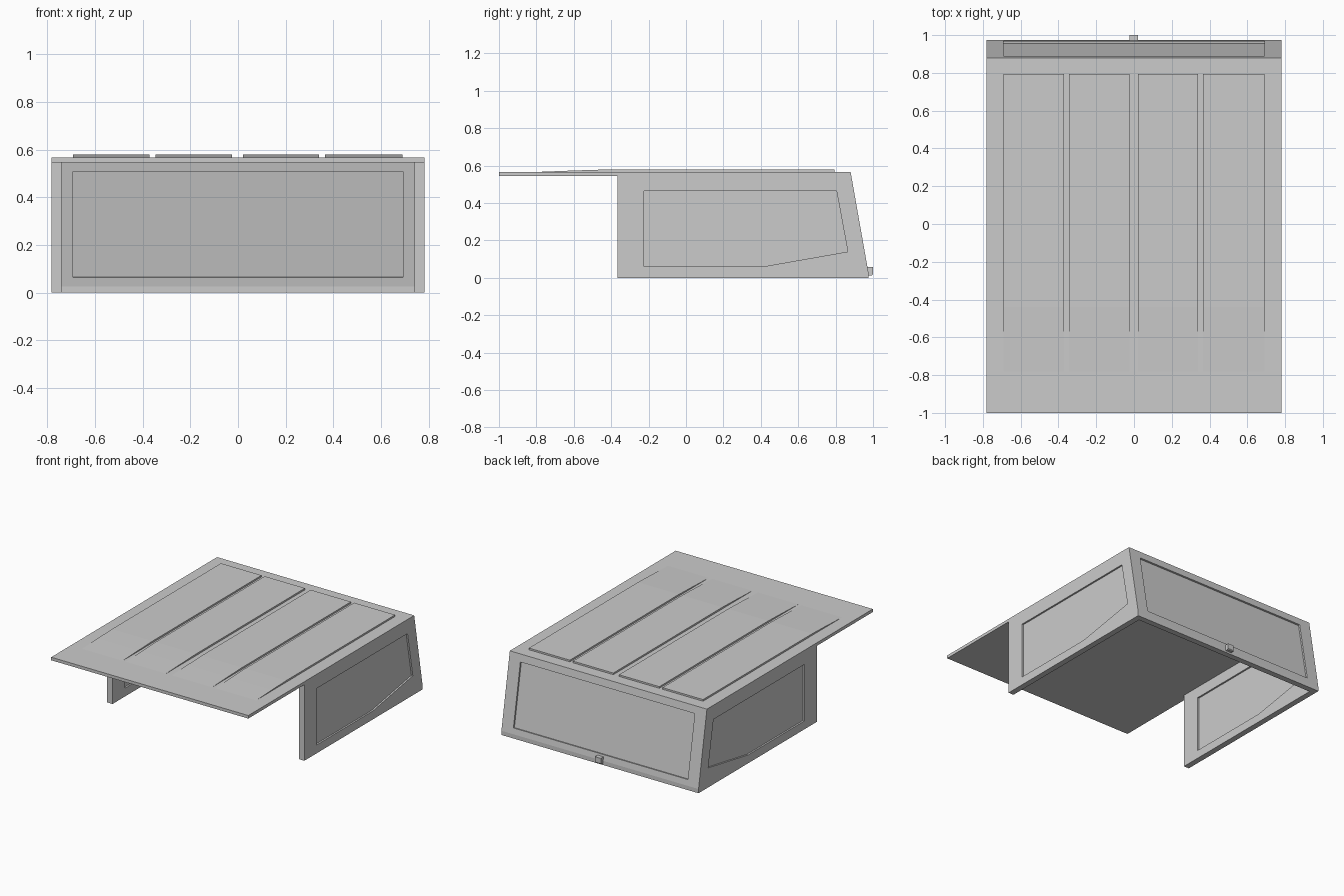
import bpy
import bmesh
from mathutils import Matrix, Vector

if "Cube" in bpy.data.objects:
    bpy.data.objects.remove(bpy.data.objects["Cube"])


def plate(name, loops, thick, origin, right, up):
    """Flat plate: first loop is the outline, further loops are holes; centred on its origin plane."""
    cu = bpy.data.curves.new(name + "_outline", 'CURVE')
    cu.dimensions = '2D'
    cu.fill_mode = 'BOTH'
    cu.extrude = thick / 2
    for loop in loops:
        sp = cu.splines.new('POLY')
        sp.points.add(len(loop) - 1)
        for p, (a, b) in zip(sp.points, loop):
            p.co = (a, b, 0, 1)
        sp.use_cyclic_u = True
    tmp = bpy.data.objects.new(name + "_tmp", cu)
    bpy.context.collection.objects.link(tmp)
    dg = bpy.context.evaluated_depsgraph_get()
    me = bpy.data.meshes.new_from_object(tmp.evaluated_get(dg))
    bpy.data.objects.remove(tmp)
    # weld, orient and place
    r, u = Vector(right), Vector(up)
    m = Matrix((r, u, r.cross(u))).transposed().to_4x4()
    m.translation = Vector(origin)
    bm = bmesh.new()
    bm.from_mesh(me)
    bmesh.ops.remove_doubles(bm, verts=bm.verts, dist=1e-5)
    bmesh.ops.transform(bm, matrix=m, verts=bm.verts)
    bmesh.ops.recalc_face_normals(bm, faces=bm.faces)
    for f in bm.faces:
        f.smooth = False
    bm.to_mesh(me)
    bm.free()
    me.name = name
    ob = bpy.data.objects.new(name, me)
    bpy.context.collection.objects.link(ob)
    return ob


def side_plate(name, loops, x0, x1):
    """Plate drawn in the side (y, z) view, spanning x0..x1."""
    return plate(name, loops, x1 - x0, ((x0 + x1) / 2, 0, 0), (0, 1, 0), (0, 0, 1))


W, T = 0.782, 0.042           # half width, wall thickness
BOT, TOP = 0.545, 0.567       # roof slab heights
REAR_LOW = Vector((0, 0.975, 0.03))
REAR_TOP = Vector((0, 0.88, TOP))
slope = (REAR_TOP - REAR_LOW).normalized()

# Roof slab with front overhang
y_bot = REAR_TOP.y + slope.y / slope.z * (BOT - TOP)
side_plate("roof", [[(-1, BOT), (y_bot, BOT), (REAR_TOP.y, TOP), (-1, TOP)]], -W, W)

# Raised roof panels that fade into the roof at the front
rib = [(-0.80, 0.5655), (0.795, 0.5655), (0.795, 0.579), (-0.44, 0.579), (-0.60, 0.574), (-0.78, TOP)]
for i, (a, b) in enumerate([(-0.692, -0.370), (-0.345, -0.025), (0.020, 0.340), (0.365, 0.690)]):
    side_plate(f"roof_panel_{i + 1}", [rib], a, b)

# Side walls with window openings and panes
wall = [(-0.365, 0), (0.975, 0), (0.975, 0.03), (y_bot, BOT), (-0.365, BOT)]
window = [(-0.225, 0.06), (0.41, 0.06), (0.865, 0.14), (0.805, 0.465), (-0.225, 0.465)]
for side, s in (("left", -1), ("right", 1)):
    c = s * (W - T / 2)
    side_plate(f"{side}_wall", [wall, window], c - T / 2, c + T / 2)
    side_plate(f"{side}_window", [window], c - 0.009, c + 0.009)

# Sloping rear door with window
inward = Vector((1, 0, 0)).cross(slope)
mid = REAR_LOW + inward * T / 2
xi = W - T
door = [(-xi, 0), (xi, 0), (xi, 0.533), (-xi, 0.533)]
glass = [(-0.692, 0.042), (0.692, 0.042), (0.692, 0.492), (-0.692, 0.492)]
plate("rear_door", [door, glass], T, mid, (1, 0, 0), slope)
plate("rear_window", [glass], 0.018, mid, (1, 0, 0), slope)

# Bottom rail of the rear door
side_plate("rear_rail", [[(0.933, 0), (0.975, 0), (0.975, 0.03), (0.933, 0.03)]], -xi, xi)

# Door handle
handle = side_plate("door_handle", [[(0.96, 0.013), (0.994, 0.013), (1.0, 0.019), (1.0, 0.057), (0.96, 0.057)]], -0.025, 0.022)
